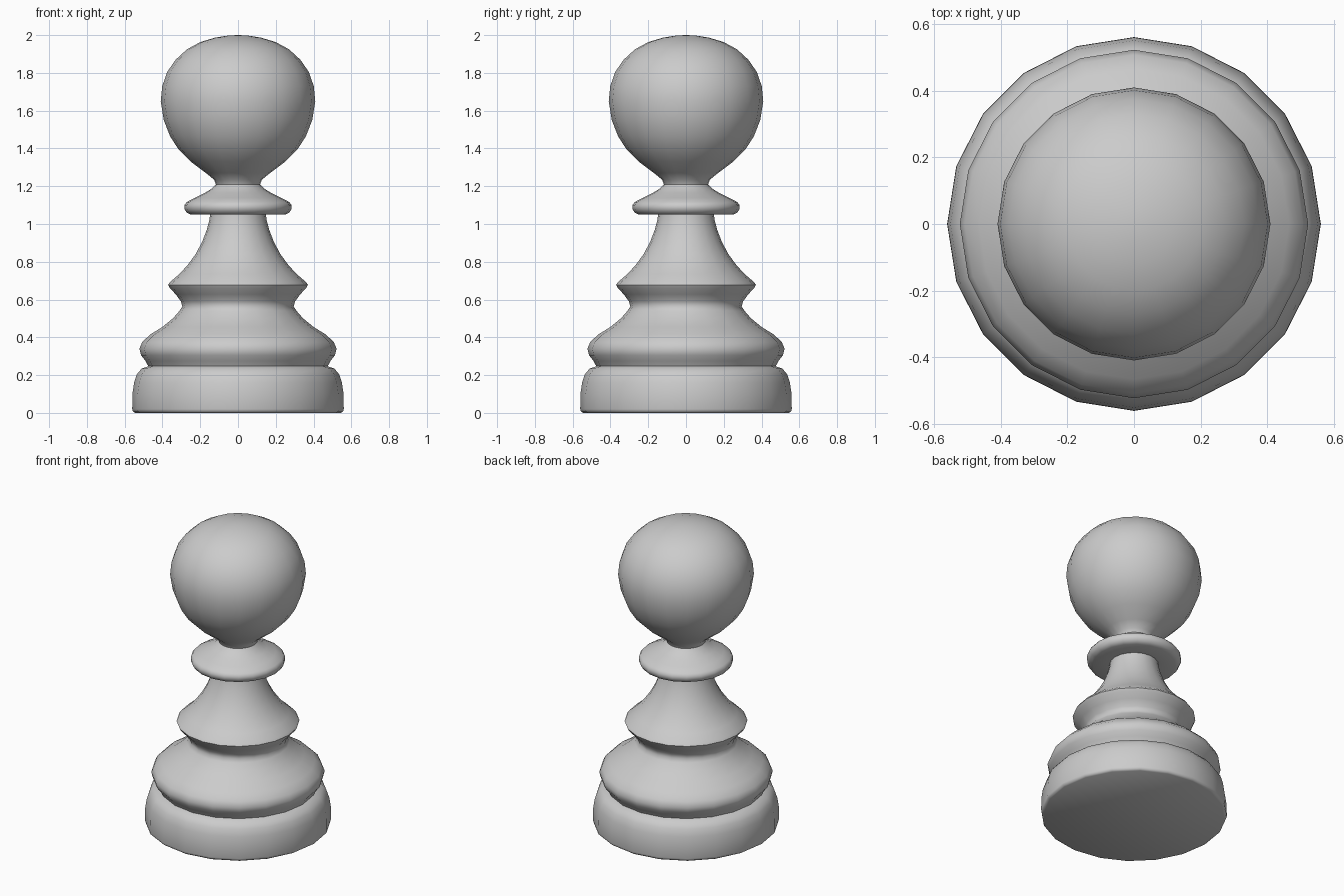
import bpy, bmesh, math

SIDES = 20  # visible facets around the turned body


def lathe(name, profile):
    """Revolve (radius, z) points around z; zero radius becomes a pole."""
    bm = bmesh.new()
    rings = []
    for r, z in profile:
        if r == 0:
            rings.append([bm.verts.new((0, 0, z))] * SIDES)
        else:
            rings.append([bm.verts.new((r * math.cos(a), r * math.sin(a), z))
                          for a in (2 * math.pi * i / SIDES for i in range(SIDES))])
    for low, high in zip(rings, rings[1:]):
        for i in range(SIDES):
            j = (i + 1) % SIDES
            corners = dict.fromkeys((low[i], low[j], high[j], high[i]))
            bm.faces.new(list(corners))
    bm.faces.new(rings[0][::-1])
    bmesh.ops.recalc_face_normals(bm, faces=bm.faces)
    mesh = bpy.data.meshes.new(name)
    bm.to_mesh(mesh)
    bm.free()
    obj = bpy.data.objects.new(name, mesh)
    bpy.context.collection.objects.link(obj)
    bpy.ops.object.select_all(action='DESELECT')
    obj.select_set(True)
    bpy.context.view_layer.objects.active = obj
    bpy.ops.object.shade_smooth_by_angle(angle=math.radians(50))
    return obj


# Foot and lower bulge
base = [(0.545, 0), (0.557, 0.008), (0.56, 0.02), (0.559, 0.1), (0.55, 0.16),
        (0.535, 0.205), (0.51, 0.235), (0.475, 0.247),
        (0.49, 0.275), (0.513, 0.305), (0.522, 0.34), (0.507, 0.375),
        (0.465, 0.415), (0.40, 0.455), (0.345, 0.50), (0.31, 0.54), (0.295, 0.562)]
# Pointed ridge and tapering stem
stem = [(0.302, 0.59), (0.33, 0.628), (0.36, 0.66), (0.37, 0.678), (0.36, 0.693),
        (0.31, 0.735), (0.265, 0.785), (0.225, 0.84), (0.19, 0.905),
        (0.165, 0.97), (0.152, 1.02), (0.148, 1.05)]
# Collar disc and narrow neck
collar = [(0.25, 1.05), (0.272, 1.06), (0.284, 1.08), (0.284, 1.1), (0.272, 1.116),
          (0.23, 1.138), (0.175, 1.165), (0.138, 1.188), (0.117, 1.21)]
# Rounded head with a flattened crown
head = [(0.127, 1.235), (0.17, 1.27), (0.25, 1.33), (0.315, 1.395), (0.36, 1.465),
        (0.393, 1.55), (0.409, 1.65), (0.401, 1.73), (0.375, 1.805),
        (0.33, 1.87), (0.27, 1.925), (0.2, 1.963), (0.12, 1.987), (0.05, 1.998), (0, 2.0)]

lathe("turned_pawn", base + stem + collar + head)
